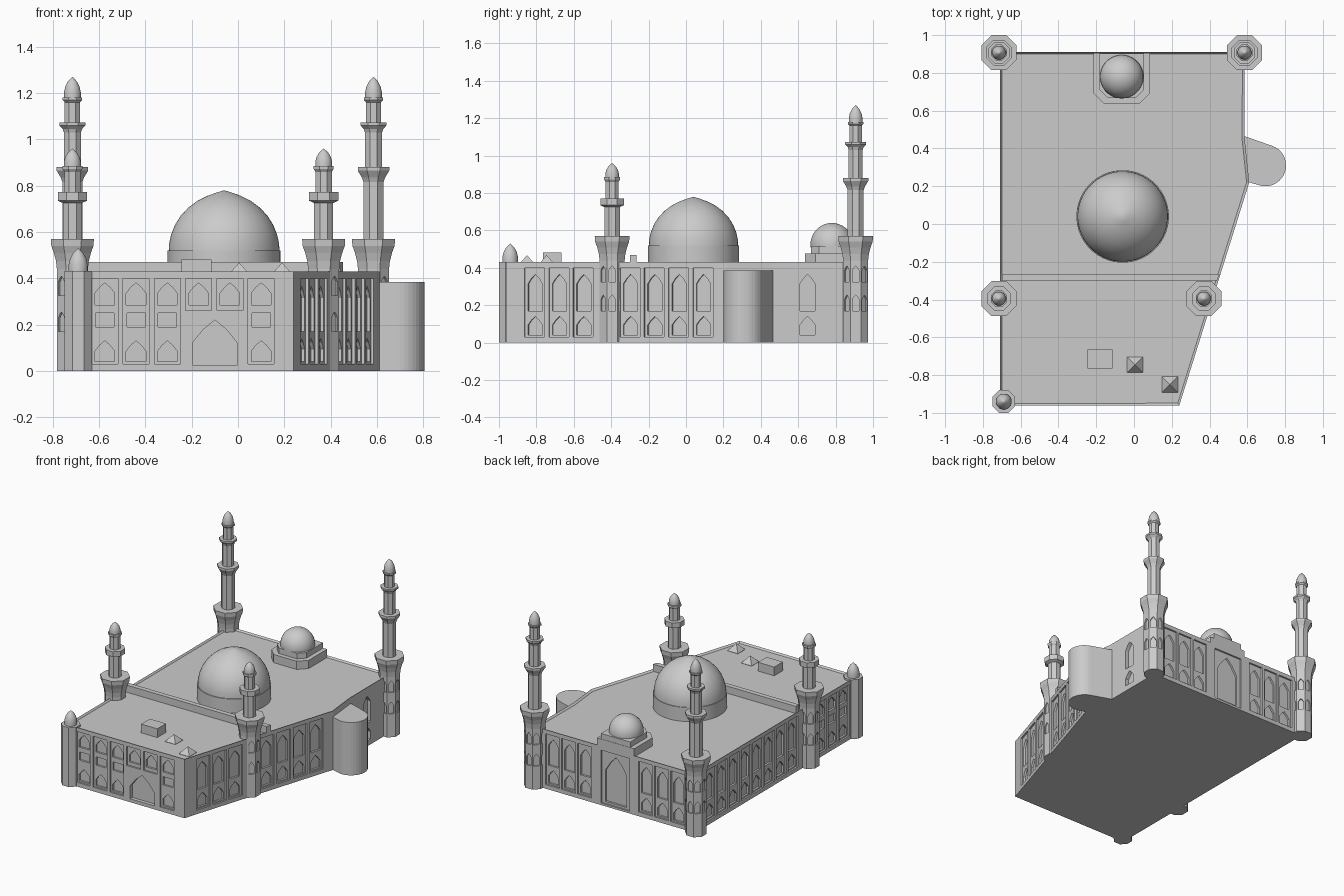
import bpy, bmesh, math
from mathutils import Vector

if "Cube" in bpy.data.objects:
    bpy.data.objects.remove(bpy.data.objects["Cube"])


def finish(name, bm, smooth=False):
    bmesh.ops.recalc_face_normals(bm, faces=bm.faces[:])
    me = bpy.data.meshes.new(name)
    bm.to_mesh(me)
    bm.free()
    ob = bpy.data.objects.new(name, me)
    bpy.context.collection.objects.link(ob)
    if smooth:
        activate(ob)
        bpy.ops.object.shade_smooth_by_angle(angle=math.radians(35))
    return ob


def activate(ob):
    bpy.ops.object.select_all(action='DESELECT')
    ob.select_set(True)
    bpy.context.view_layer.objects.active = ob


def add_prism(bm, ring, offset):
    """Closed solid from a ring of points swept along offset."""
    a = [bm.verts.new(p) for p in ring]
    b = [bm.verts.new(Vector(p) + Vector(offset)) for p in ring]
    bm.faces.new(a[::-1])
    bm.faces.new(b)
    for i in range(len(a)):
        j = (i + 1) % len(a)
        bm.faces.new((a[i], a[j], b[j], b[i]))


def block(name, outline, z0, z1):
    bm = bmesh.new()
    add_prism(bm, [(x, y, z0) for x, y in outline], (0, 0, z1 - z0))
    return finish(name, bm)


def lathe(name, cx, cy, profile, n, smooth=False):
    """Revolve (radius, z); low side counts use the radius as distance to the flats."""
    k = 1 / math.cos(math.pi / n) if n < 12 else 1
    bm = bmesh.new()
    rings = []
    for r, z in profile:
        if r < 1e-6:
            rings.append([bm.verts.new((cx, cy, z))])
        else:
            rings.append([bm.verts.new((cx + r * k * math.cos((i + .5) * 2 * math.pi / n),
                                        cy + r * k * math.sin((i + .5) * 2 * math.pi / n), z))
                          for i in range(n)])
    for a, b in zip(rings, rings[1:]):
        for i in range(n):
            j = (i + 1) % n
            if len(b) == 1:
                bm.faces.new((a[i], a[j], b[0]))
            else:
                bm.faces.new((a[i], a[j], b[j], b[i]))
    for ring in (rings[0], rings[-1]):
        if len(ring) > 1:
            bm.faces.new(ring)
    return finish(name, bm, smooth)


def arch(w, z0, z1, rise=None):
    """Pointed arch outline; rise = 0 gives a rectangle."""
    h = w / 2
    if rise == 0:
        return [(-h, z0), (h, z0), (h, z1), (-h, z1)]
    s = z1 - (rise or w * .5)
    m = s + (z1 - s) * .58
    return [(-h, z0), (h, z0), (h, s), (h * .52, m), (0, z1), (-h * .52, m), (-h, s)]


def recess(bm, pt, d, shape, depth):
    """Cutter solid for an outline drawn on a wall at pt running along d."""
    d = Vector((d[0], d[1], 0)).normalized()
    n = Vector((d.y, -d.x, 0))
    base = Vector((pt[0], pt[1], 0)) + n * .03
    add_prism(bm, [base + d * u + Vector((0, 0, z)) for u, z in shape], -n * (.03 + depth))


def cut(ob, bm):
    cutter = finish("cutter", bm)
    cutter.hide_render = True
    mod = ob.modifiers.new("cut", 'BOOLEAN')
    mod.operation = 'DIFFERENCE'
    mod.solver = 'EXACT'
    mod.object = cutter
    activate(ob)
    bpy.ops.object.modifier_apply(modifier="cut")
    bpy.data.objects.remove(cutter)


# Main hall with recessed roof behind a low parapet
plan = [(-.71, -.96), (.24, -.96), (.61, .22), (.585, .46), (.585, .91), (-.71, .91)]
bm = bmesh.new()
add_prism(bm, [(x, y, 0) for x, y in plan], (0, 0, .43))
bm.normal_update()
roof = max(bm.faces, key=lambda f: f.calc_center_median().z)
bmesh.ops.inset_region(bm, faces=[roof], thickness=.014)
for v in roof.verts:
    v.co.z = .418
hall = finish("main_hall", bm)

# Wall bays and windows
panels, windows = bmesh.new(), bmesh.new()
PANEL, GLASS = .012, .026


def bays(p0, p1, axis, centres, shapes, panel=(.03, .40), width=.112):
    d = (p1[0] - p0[0], p1[1] - p0[1])
    for c in centres:
        t = (c - p0[axis]) / d[axis]
        pt = (p0[0] + d[0] * t, p0[1] + d[1] * t)
        if panel:
            recess(panels, pt, d, arch(width, *panel, 0), PANEL)
        for s in shapes:
            recess(windows, pt, d, s, GLASS)


tall = [arch(.08, .17, .365, .05), arch(.08, .04, .14, .045)]
short = [arch(.085, .285, .38, .045), arch(.08, .19, .25, 0), arch(.085, .04, .13, .045)]
a, b, c, e, f, g = plan
bays(a, b, 0, [-.575, -.44, -.305, .10], short)
bays(a, b, 0, [-.17, -.035], short[:1], (.26, .40))
bays(a, b, 0, [-.10], [arch(.195, .025, .22, .1)], None)
bays(b, c, 1, [-.81, -.68, -.55, -.30, -.17, -.04, .09], tall)
bays(e, f, 1, [.65], tall, None)
bays(f, g, 0, [-.57, -.44, -.31, .18, .31, .44], tall)
bays(f, g, 0, [-.065], [arch(.17, .03, .37, .11)], (.015, .40), .23)
bays(g, a, 1, [-.22 + .135 * i for i in range(8)], tall)
bays(g, a, 1, [-.81, -.68, -.55], short)
cut(hall, panels)
cut(hall, windows)

# Raised wall across the roof
block("roof_cross_wall", [(-.70, -.30), (.44, -.30), (.453, -.265), (-.70, -.265)], .41, .47)

# Rounded side bay
arc = [(.695 + .11 * math.cos(math.radians(q)), .31 + .11 * math.sin(math.radians(q)))
       for q in range(-98, 73, 10)]
block("side_bay", [(.56, .235), (.61, .22)] + arc + [(.585, .465), (.56, .465)], 0, .385)

# Great dome on its drum
lathe("dome_drum", -.06, .04, [(.245, .41), (.245, .52)], 48, True)
lathe("great_dome", -.06, .04,
      [(.24, .51), (.238, .55), (.229, .59), (.213, .63), (.188, .67), (.155, .705),
       (.115, .735), (.07, .757), (.03, .771), (0, .78)], 48, True)

# Small rear dome on a chamfered plinth
for name, s, z0, z1 in (("small_dome_plinth", .15, .41, .478), ("small_dome_drum", .118, .47, .518)):
    k, y = s * .62, .785
    back = .905 if s == .15 else y + s
    block(name, [(-.065 - k, y - s), (-.065 + k, y - s), (-.065 + s, y - k),
                 (-.065 + s, back), (-.065 - s, back), (-.065 - s, y - k)], z0, z1)
lathe("small_dome", -.065, .78,
      [(.115, .51)] + [(.115 * math.cos(i * math.pi / 20), .525 + .115 * math.sin(i * math.pi / 20))
                       for i in range(10)] + [(0, .64)], 32, True)


# Minarets: octagonal tiers with flared balconies
def tip(r, z0, z1):
    h = z1 - z0
    return [(r, z0), (r, z0 + h * .3), (r * .85, z0 + h * .55), (r * .55, z0 + h * .78),
            (r * .2, z0 + h * .93), (0, z1)]


BASE = [(.067, 0), (.067, .44), (.071, .475), (.08, .51), (.091, .54), (.093, .57)]
TALL = BASE + [(.043, .57), (.043, .815), (.05, .835), (.068, .865), (.068, .88),
               (.037, .88), (.037, 1.03), (.042, 1.045), (.056, 1.06), (.056, 1.073),
               (.033, 1.073), (.033, 1.16), (.042, 1.17), (.042, 1.18)]
LOW = BASE + [(.041, .57), (.041, .725), (.063, .735), (.063, .772),
              (.035, .772), (.035, .86), (.043, .872), (.043, .885)]


def minaret(name, x, y, profile, top):
    z = profile[-1][1]
    ob = lathe(name, x, y, profile, 8)
    bm = bmesh.new()
    for i in range(8):
        q = i * math.pi / 4
        pt = (x + .067 * math.cos(q), y + .067 * math.sin(q))
        for z0 in (.17, .325):
            recess(bm, pt, (-math.sin(q), math.cos(q)), arch(.036, z0, z0 + .085, .025), .01)
    cut(ob, bm)
    lathe(name + "_cap", x, y, tip(.037, z - .005, top), 16, True)


minaret("rear_left_minaret", -.715, .907, TALL, 1.27)
minaret("rear_right_minaret", .585, .907, TALL, 1.27)
minaret("middle_left_minaret", -.715, -.395, LOW, .96)
minaret("middle_right_minaret", .37, -.395, LOW, .96)

# Front corner turret
lathe("corner_turret", -.69, -.94, [(.06, 0), (.06, .432)], 8)
lathe("corner_turret_cap", -.69, -.94, tip(.042, .43, .53), 16, True)

# Rooftop box and pyramid skylights
block("roof_box", [(-.245, -.765), (-.115, -.765), (-.115, -.665), (-.245, -.665)], .41, .482)
for i, (x, y) in enumerate([(.005, -.745), (.19, -.85)]):
    lathe("pyramid_skylight_%d" % (i + 1), x, y, [(.042, .415), (.042, .42), (0, .468)], 4)
